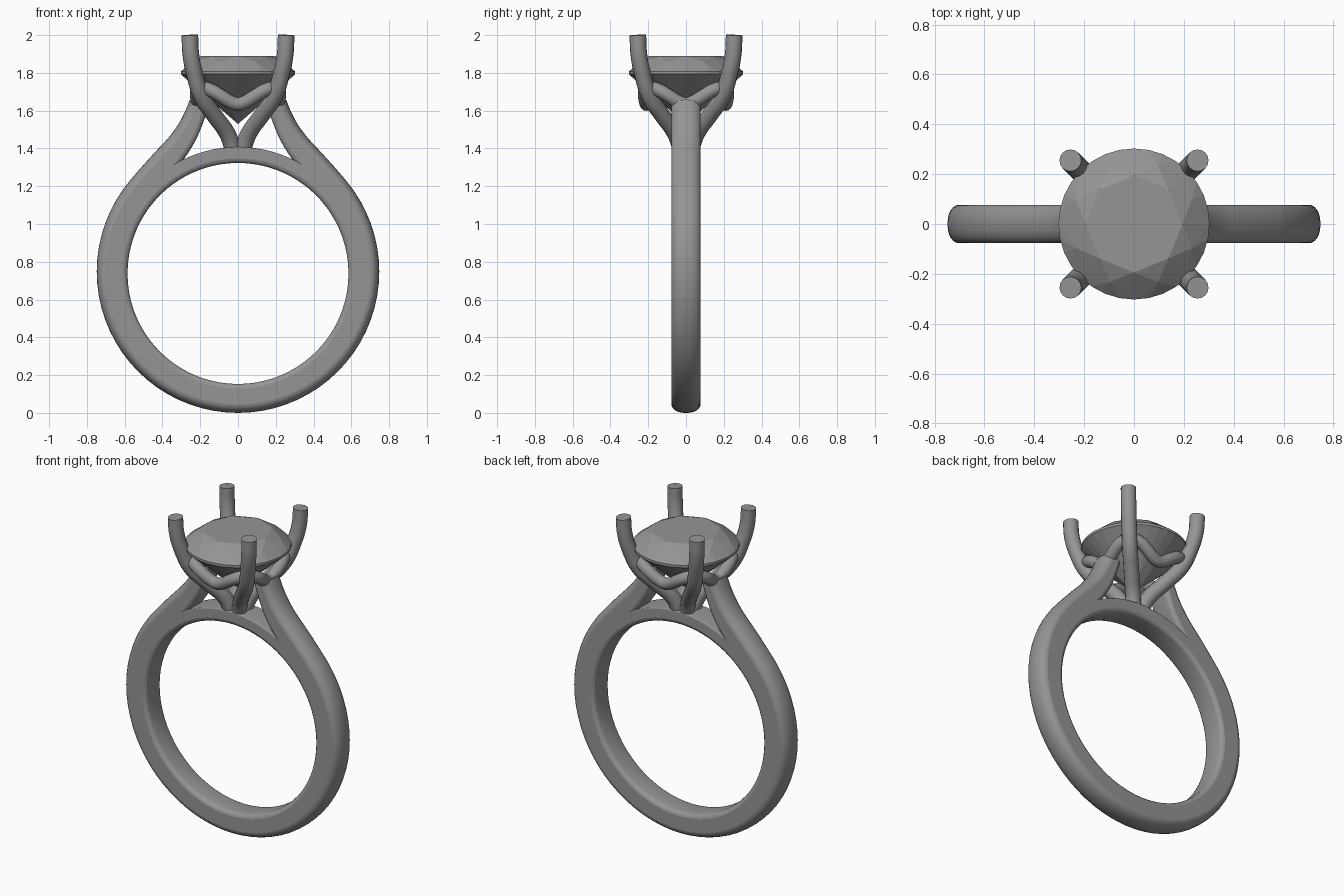
import bpy, bmesh
from math import sin, cos, pi, radians
from mathutils import Vector

if "Cube" in bpy.data.objects:
    bpy.data.objects.remove(bpy.data.objects["Cube"])

GREY = bpy.data.materials.new("dark_grey")
GREY.diffuse_color = (0.3, 0.3, 0.3, 1)
GREY.use_nodes = True
GREY.node_tree.nodes["Principled BSDF"].inputs["Base Color"].default_value = GREY.diffuse_color


def smooth_shade(ob):
    bpy.ops.object.select_all(action='DESELECT')
    bpy.context.view_layer.objects.active = ob
    ob.select_set(True)
    if ob.type == 'CURVE':
        bpy.ops.object.convert(target='MESH')
    bpy.ops.object.shade_smooth_by_angle(angle=radians(35))


def finish(name, bm, smooth=True):
    bmesh.ops.recalc_face_normals(bm, faces=bm.faces)
    me = bpy.data.meshes.new(name)
    bm.to_mesh(me)
    bm.free()
    me.materials.append(GREY)
    ob = bpy.data.objects.new(name, me)
    bpy.context.collection.objects.link(ob)
    if smooth:
        smooth_shade(ob)
        for p in ob.data.polygons:              # keep the flat sides flat
            if abs(p.normal.y) > 0.995:
                p.use_smooth = False


def section(t, half, ri, ro_y, ro_t, n=6):
    """Closed cross-section: (distance from inner edge, y), rounded corners."""
    pts = []
    for i in range(4):                          # inner corner, +y side
        a = pi / 2 * i / 3
        pts.append((ri - ri * cos(a), half - ri + ri * sin(a)))
    for i in range(n + 1):                      # outer corner, +y side
        a = pi / 2 * i / n
        pts.append((t - ro_t + ro_t * sin(a), half - ro_y + ro_y * cos(a)))
    return pts + [(d, -y) for d, y in reversed(pts)]


def band(name, pairs, half, ri, ro_y, ro_t):
    """Sweep the section along (inner, outer) point pairs in the xz plane."""
    bm = bmesh.new()
    rings = []
    for a, b in pairs:
        d = (b - a).normalized()
        rings.append([bm.verts.new((a.x + d.x * s, y, a.y + d.y * s))
                      for s, y in section((b - a).length, half, ri, ro_y, ro_t)])
    for r0, r1 in zip(rings, rings[1:]):
        for i in range(len(r0)):
            j = (i + 1) % len(r0)
            bm.faces.new((r0[i], r0[j], r1[j], r1[i]))
    bm.faces.new(rings[0])
    bm.faces.new(rings[-1])
    finish(name, bm)


def tube(name, pts, radius, closed=False, res=6):
    cu = bpy.data.curves.new(name, 'CURVE')
    cu.dimensions = '3D'
    cu.bevel_depth, cu.bevel_resolution = radius, 6
    cu.resolution_u, cu.use_fill_caps = res, not closed
    cu.materials.append(GREY)
    sp = cu.splines.new('BEZIER')
    sp.bezier_points.add(len(pts) - 1)
    for p, co in zip(sp.bezier_points, pts):
        p.co = co
        p.handle_left_type = p.handle_right_type = 'AUTO'
    sp.use_cyclic_u = closed
    ob = bpy.data.objects.new(name, cu)
    bpy.context.collection.objects.link(ob)
    smooth_shade(ob)


def catmull(p, i, t):
    a, b, c, d = p[i - 1], p[i], p[i + 1], p[min(i + 2, len(p) - 1)]
    return 0.5 * (2 * b + (c - a) * t + (2 * a - 5 * b + 4 * c - d) * t * t
                  + (3 * b - a - 3 * c + d) * t ** 3)


# Shank: circular below, shoulders sweeping up to the head
half_pairs = []
for k in range(0, 131, 5):
    f = radians(k)
    half_pairs.append((Vector((0.585 * sin(f), 0.738 - 0.585 * cos(f))),
                       Vector((0.748 * sin(f), 0.748 - 0.748 * cos(f)))))
base = len(half_pairs)
for xi, zi, xo, zo in [(0.372, 1.215, 0.505, 1.308), (0.315, 1.305, 0.435, 1.385),
                       (0.268, 1.37, 0.37, 1.455), (0.222, 1.447, 0.32, 1.522),
                       (0.183, 1.54, 0.283, 1.59), (0.155, 1.625, 0.255, 1.658)]:
    half_pairs.append((Vector((xi, zi)), Vector((xo, zo))))
inner, outer = [p[0] for p in half_pairs], [p[1] for p in half_pairs]
right = half_pairs[:base - 1]
for i in range(base - 2, len(half_pairs) - 1):
    right += [(catmull(inner, i, s / 4), catmull(outer, i, s / 4))
              for s in range(1 if i == base - 2 else 0, 4)]
right.append(half_pairs[-1])
left = [(Vector((-a.x, a.y)), Vector((-b.x, b.y))) for a, b in reversed(right[1:])]
band("shank", left + right, 0.077, 0.025, 0.07, 0.045)

# Bridge: thin arch closing the finger hole under the head
arch = []
for k in range(-52, 53, 4):
    d = Vector((sin(radians(k)), cos(radians(k))))
    c = Vector((0, 0.738))
    arch.append((c + d * 0.585, c + d * 0.67))
band("bridge", arch, 0.077, 0.025, 0.006, 0.006)

# Four prongs curving out from the bridge
prong = [(0.025, 1.39), (0.055, 1.475), (0.125, 1.575), (0.19, 1.67),
         (0.229, 1.79), (0.25, 1.9), (0.255, 2.0)]
for sx, side in ((-1, "left"), (1, "right")):
    for sy, end in ((-1, "front"), (1, "back")):
        tube(f"{end}_{side}_prong", [(sx * r, sy * r, z) for r, z in prong], 0.044)

# Wavy gallery rail, dipping between the prongs
rail = []
for k in range(32):
    a = 2 * pi * k / 32
    w = (1 - cos(4 * a)) / 2
    r = 0.209 + 0.056 * w
    rail.append((r * cos(a), r * sin(a), 1.635 + 0.085 * w))
tube("gallery_rail", rail, 0.036, closed=True, res=3)

# Faceted round stone
bm = bmesh.new()
for n, r, z, off in [(8, 0.195, 1.89, 0), (8, 0.252, 1.857, 0.5), (32, 0.303, 1.808, 0),
                     (32, 0.303, 1.793, 0), (8, 0.07, 1.585, 0.5), (1, 0, 1.53, 0)]:
    for k in range(n):
        a = 2 * pi * (k + off) / n
        bm.verts.new((r * cos(a), r * sin(a), z))
bmesh.ops.convex_hull(bm, input=bm.verts)
bmesh.ops.dissolve_limit(bm, angle_limit=radians(1), verts=bm.verts, edges=bm.edges)
finish("stone", bm, smooth=False)
